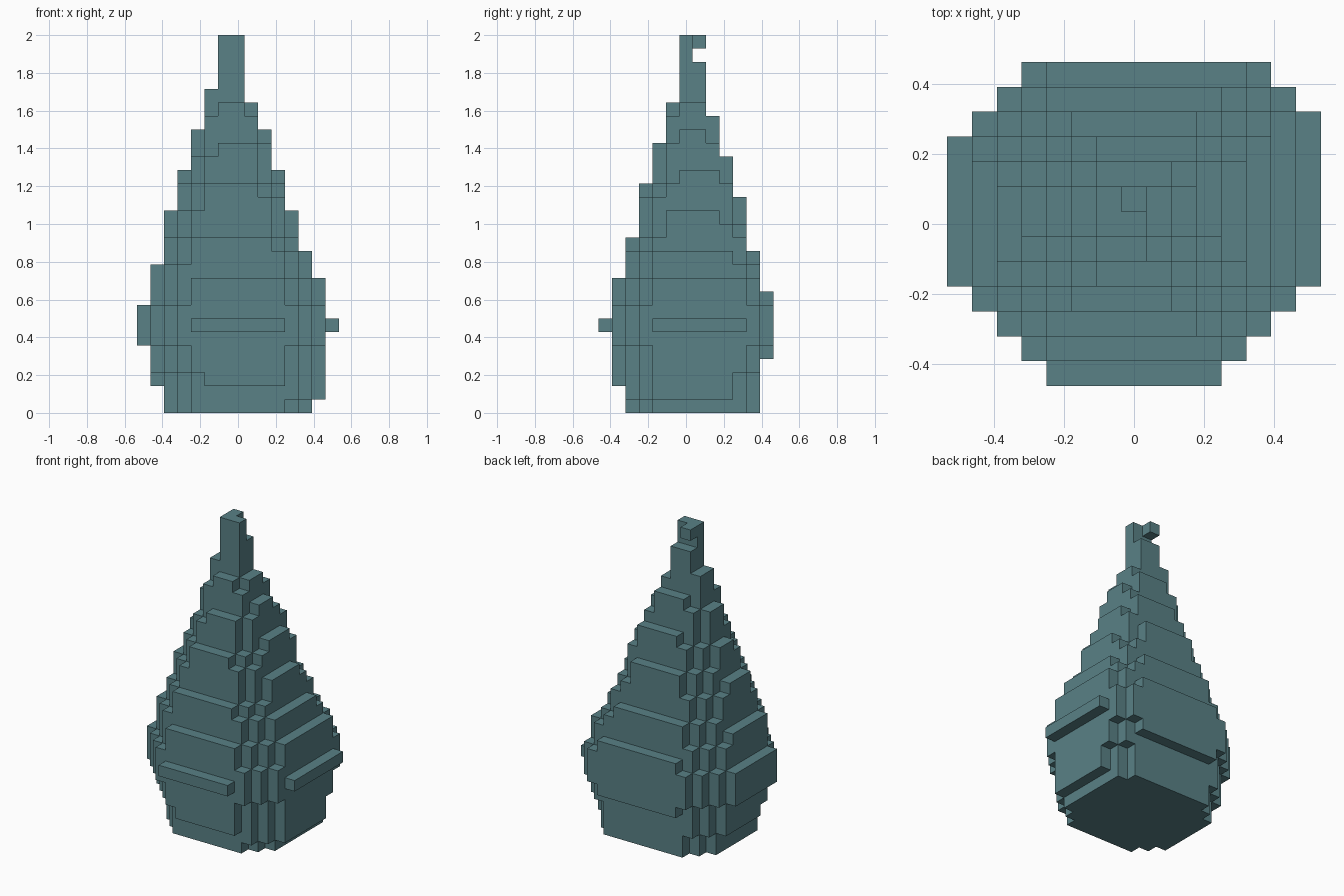
import bpy
import bmesh
from mathutils import Vector

LAYERS = 28
UNIT = 2 / LAYERS
MID = 7                # grid line the drop is built around
TIP = 26               # layer where the curled tip starts

cube = bpy.data.objects.get("Cube")
if cube:
    bpy.data.objects.remove(cube, do_unlink=True)

# Muted teal
teal = bpy.data.materials.new("muted teal")
teal.use_nodes = True
colour = (0.10, 0.22, 0.24, 1)
teal.diffuse_color = colour
teal.node_tree.nodes["Principled BSDF"].inputs["Base Color"].default_value = colour

# Each side of the drop: reach at the base, layers where it steps out, layers where it steps in
SIDES = {
    "left": (5, (2, 5), (8, 11, 15, 18, 21, 24)),
    "right": (6, (1, 6), (7, 10, 12, 15, 18, 21, 23)),
    "front": (5, (2, 6), (7, 10, 13, 17, 20, 23)),
    "back": (5, (4,), (9, 12, 16, 19, 22)),
    "front_left": (8, (3, 5), (8, 11, 13, 15, 17, 19, 22, 24)),
    "front_right": (8, (1, 5), (8, 10, 12, 13, 16, 17, 20, 22, 23)),
    "back_left": (7, (2, 5), (8, 10, 12, 14, 16, 18, 21, 24)),
    "back_right": (8, (3, 5), (8, 10, 11, 13, 14, 17, 19, 20)),
}


def reach(side, layer):
    base, steps_out, steps_in = SIDES[side]
    return base + sum(layer >= s for s in steps_out) - sum(layer >= s for s in steps_in)


def layer_cells(layer):
    """Cells of one layer: a rectangle with stair-stepped corners."""
    r = {side: reach(side, layer) for side in SIDES}
    for x in range(MID - r["left"], MID + r["right"]):
        for y in range(MID - r["front"], MID + r["back"]):
            total, diff = x + y - 2 * MID, x - y
            if (-r["front_left"] <= total <= r["back_right"]
                    and -r["back_left"] <= diff <= r["front_right"]):
                yield (x, y, layer)


def build_blocks(name, cells, solid):
    """Skin a set of cells with the faces that are not covered by a neighbour."""
    bm = bmesh.new()
    corners = {}

    def corner(point):
        if point not in corners:
            x, y, z = point
            corners[point] = bm.verts.new(Vector((x - 7.5, y - 6.5, z)) * UNIT)
        return corners[point]

    for cell in sorted(cells):
        for axis in range(3):
            for sign in (-1, 1):
                neighbour = list(cell)
                neighbour[axis] += sign
                if tuple(neighbour) in solid:
                    continue
                loop = []
                for p, q in ((0, 0), (1, 0), (1, 1), (0, 1)):
                    point = list(cell)
                    point[axis] += sign > 0
                    point[(axis + 1) % 3] += p
                    point[(axis + 2) % 3] += q
                    loop.append(corner(tuple(point)))
                bm.faces.new(loop if sign > 0 else loop[::-1])

    mesh = bpy.data.meshes.new(name)
    bm.to_mesh(mesh)
    bm.free()
    mesh.materials.append(teal)
    obj = bpy.data.objects.new(name, mesh)
    bpy.context.collection.objects.link(obj)
    return obj


solid = {cell for layer in range(LAYERS) for cell in layer_cells(layer)}

# Carve the tip so that one block hooks over towards the back
solid -= {(MID, MID, TIP), (MID - 1, MID, TIP), (MID, MID, TIP + 1)}

build_blocks("drop_body", {c for c in solid if c[2] < TIP}, solid)
build_blocks("curled_tip", {c for c in solid if c[2] >= TIP}, solid)
